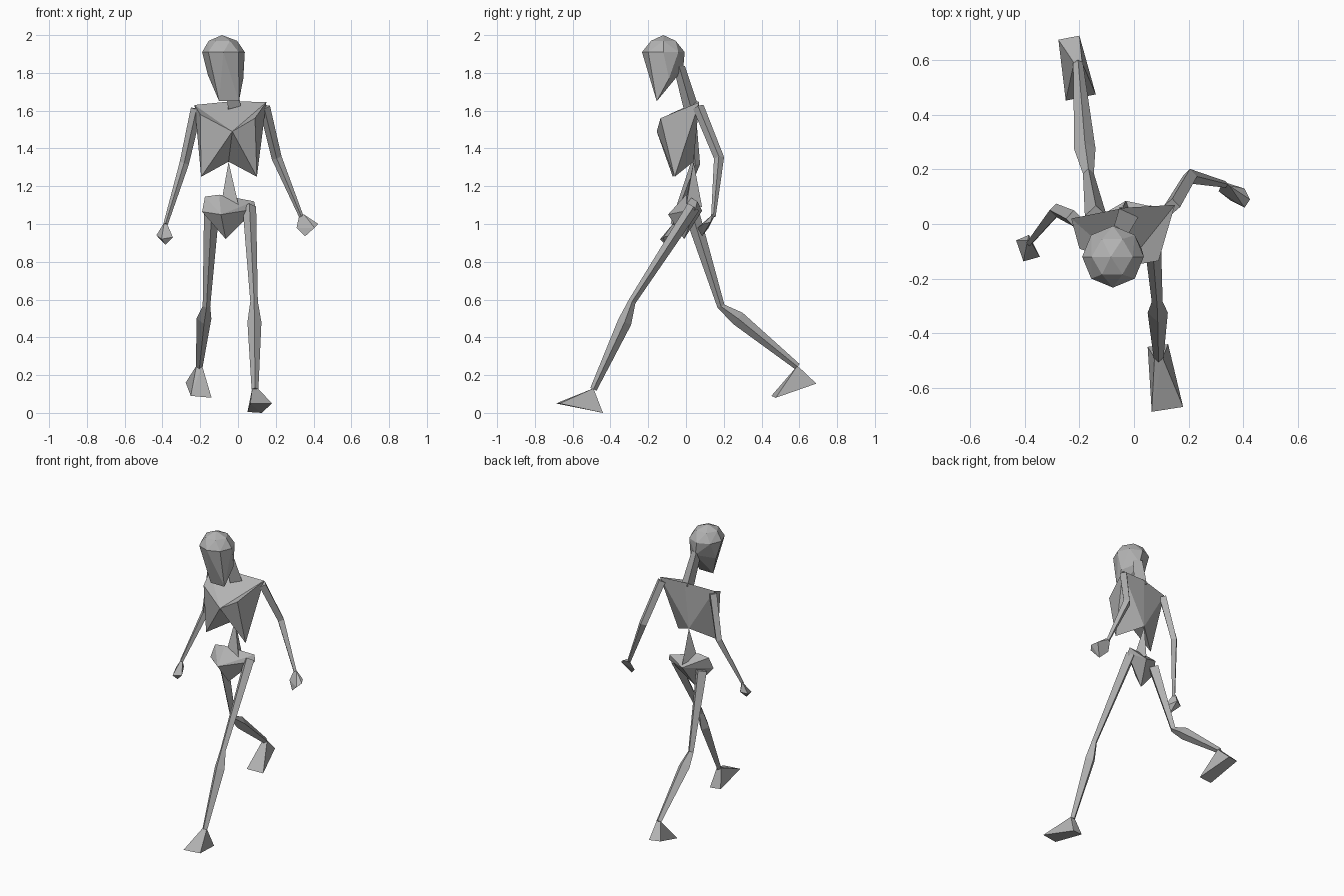
import bpy
import bmesh
from math import cos, sin, tau
from mathutils import Vector

old = bpy.data.objects.get("Cube")
if old:
    bpy.data.objects.remove(old, do_unlink=True)

grey = bpy.data.materials.new("plain_grey")
grey.use_nodes = True
colour = (0.45, 0.45, 0.45, 1)
grey.diffuse_color = colour
grey.node_tree.nodes["Principled BSDF"].inputs["Base Color"].default_value = colour


def finish(name, bm):
    """Turn a bmesh into a flat shaded object."""
    bmesh.ops.recalc_face_normals(bm, faces=bm.faces)
    mesh = bpy.data.meshes.new(name)
    bm.to_mesh(mesh)
    bm.free()
    mesh.materials.append(grey)
    obj = bpy.data.objects.new(name, mesh)
    bpy.context.collection.objects.link(obj)
    return obj


def hull(name, points):
    """Faceted solid wrapped around a few corner points."""
    bm = bmesh.new()
    for p in points:
        bm.verts.new(p)
    result = bmesh.ops.convex_hull(bm, input=bm.verts)
    unused = [v for v in result["geom_interior"] if isinstance(v, bmesh.types.BMVert)]
    bmesh.ops.delete(bm, geom=unused, context="VERTS")
    return finish(name, bm)


def limb(name, stations, sides=4):
    """Loft of small polygons along a bent path of (x, y, z, radius)."""
    bm = bmesh.new()
    centres = [Vector(s[:3]) for s in stations]
    rings = []
    for i, (centre, station) in enumerate(zip(centres, stations)):
        ahead = centres[min(i + 1, len(centres) - 1)]
        behind = centres[max(i - 1, 0)]
        along = (ahead - behind).normalized()
        across = Vector((1, 0, 0))
        across = (across - along * across.dot(along)).normalized()
        other = along.cross(across)
        angles = [tau * k / sides for k in range(sides)]
        rings.append([bm.verts.new(centre + station[3] * (across * cos(a) + other * sin(a)))
                      for a in angles])
    for low, high in zip(rings, rings[1:]):
        for k in range(sides):
            n = (k + 1) % sides
            bm.faces.new((low[k], low[n], high[n], high[k]))
    bm.faces.new(rings[0])
    bm.faces.new(rings[-1])
    return finish(name, bm)


def circle(x, y, z, radius, count):
    return [(x + radius * cos(tau * k / count), y + radius * sin(tau * k / count), z)
            for k in range(count)]


# Head: round skull narrowing to a chin edge
skull = circle(-.077, -.12, 1.91, .113, 8) + circle(-.08, -.12, 1.97, .075, 6)
jaw = [(-.1, -.155, 1.65), (.005, -.155, 1.65), (-.16, -.1, 1.79),
       (.028, -.09, 1.77), (-.06, -.015, 1.82)]
hull("head", skull + jaw + [(-.085, -.12, 2)])
limb("neck", [(-.055, -.035, 1.83, .035), (-.03, .025, 1.62, .045)], 3)

# Rib cage: angular shell with a notch under the sternum
corners = {
    "left_shoulder": (.15, .07, 1.645), "right_shoulder": (-.23, .02, 1.63),
    "left_chest": (.09, -.135, 1.56), "right_chest": (-.2, -.09, 1.58),
    "sternum": (-.03, -.155, 1.49), "notch": (-.05, .04, 1.33),
    "left_rib": (.1, -.06, 1.25), "right_rib": (-.195, -.07, 1.25),
    "nape": (-.03, .06, 1.65),
}
panels = [
    "left_shoulder nape notch", "nape right_shoulder notch",
    "left_shoulder notch left_rib", "right_shoulder right_rib notch",
    "sternum right_rib notch", "sternum notch left_rib",
    "left_chest sternum left_rib", "right_chest right_rib sternum",
    "left_shoulder left_rib left_chest", "right_shoulder right_chest right_rib",
    "right_shoulder sternum right_chest", "right_shoulder nape sternum",
    "nape left_shoulder sternum", "left_shoulder left_chest sternum",
]
bm = bmesh.new()
verts = {key: bm.verts.new(p) for key, p in corners.items()}
for panel in panels:
    bm.faces.new([verts[key] for key in panel.split()])
finish("rib_cage", bm)

# Spine and pelvis
hull("spine", [corners["notch"], (-.085, .0, 1.13), (.005, .0, 1.09), (-.03, .085, 1.09)])
hull("pelvis", [(-.19, -.03, 1.065), (-.175, .0, 1.145), (-.1, .0, 1.155),
                (.085, .06, 1.12), (.095, .05, 1.08), (-.09, -.095, 1.05),
                (-.03, .085, 1.07), (-.065, -.01, .92)])

# Arms
limb("left_arm", [(.14, .065, 1.62, .03), (.205, .175, 1.35, .027), (.335, .145, 1.04, .012)])
limb("right_arm", [(-.22, .02, 1.61, .03), (-.285, .05, 1.32, .025), (-.383, -.07, 1, .012)])

# Hands
hull("left_hand", [(.325, .155, 1.05), (.35, .14, 1.05), (.31, .12, .98), (.355, .085, .935),
                   (.425, .09, 1), (.405, .06, .98), (.405, .13, 1.01)])
hull("right_hand", [(-.39, -.06, 1.01), (-.375, -.07, 1), (-.432, -.06, .94), (-.385, -.04, .95),
                    (-.345, -.12, .93), (-.405, -.137, .92), (-.385, -.11, .89)])

# Legs: thigh, knee, calf bulge and ankle
limb("left_leg", [(.06, .04, 1.09, .036), (.085, -.285, .59, .02),
                  (.087, -.325, .48, .037), (.09, -.49, .125, .018)])
limb("right_leg", [(-.14, .03, 1.06, .04), (-.167, .185, .565, .02),
                   (-.18, .275, .5, .039), (-.205, .59, .245, .018)])

# Feet: wedge soles rising to the ankle
hull("left_foot", [(.075, -.49, .13), (.105, -.49, .13), (.065, -.688, .05),
                   (.18, -.67, .05), (.05, -.45, .005), (.125, -.44, 0)])
hull("right_foot", [(-.22, .59, .25), (-.19, .59, .25), (-.25, .452, .09),
                    (-.14, .475, .08), (-.277, .675, .16), (-.2, .69, .155)])
